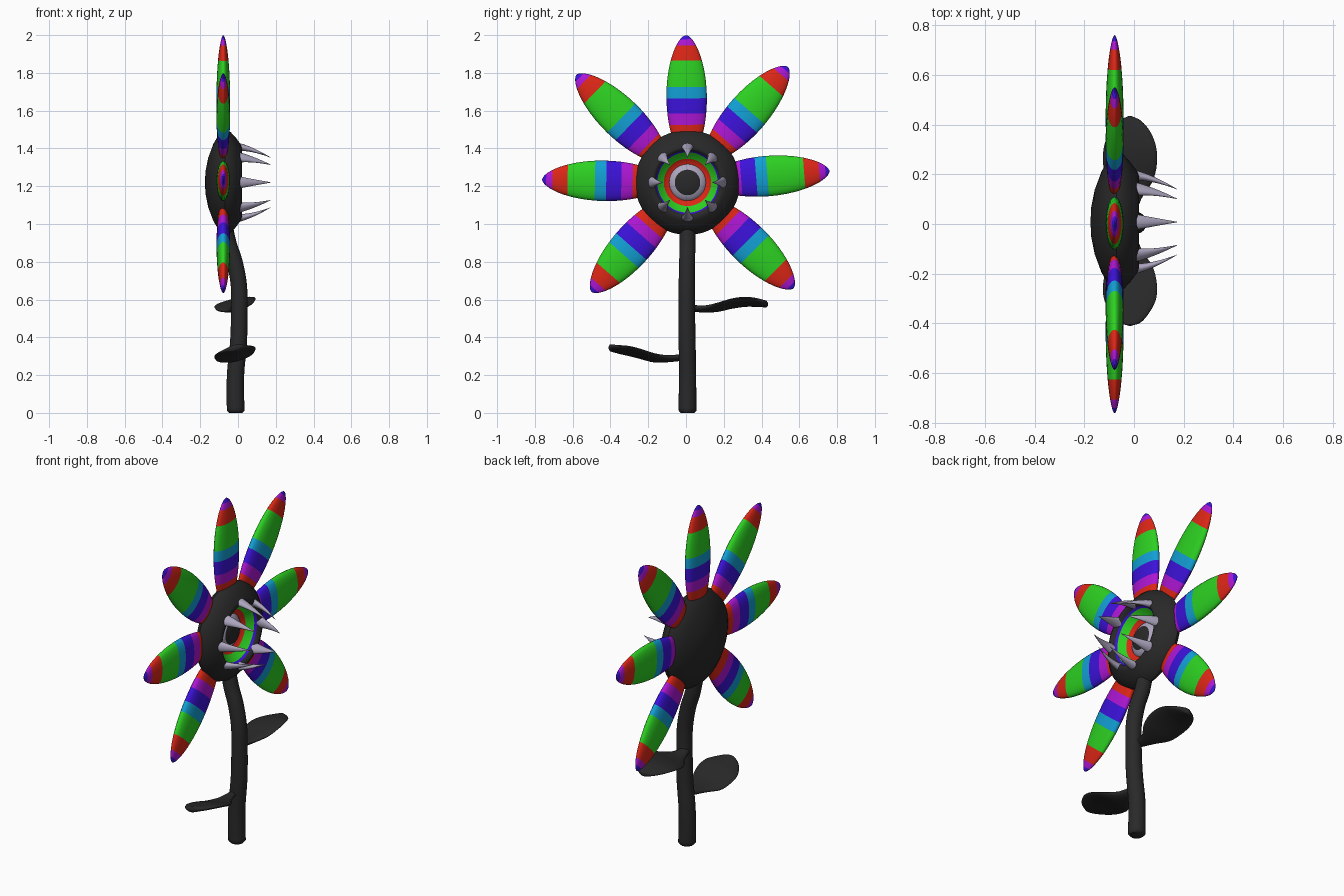
import bpy, bmesh, math
from mathutils import Vector

if "Cube" in bpy.data.objects:
    bpy.data.objects.remove(bpy.data.objects["Cube"])

# Colours
COLOURS = {
    "charcoal": (0.022, 0.022, 0.022), "red": (0.72, 0.02, 0.008),
    "green": (0.026, 0.64, 0.016), "cyan": (0.006, 0.35, 0.66),
    "blue": (0.045, 0.006, 0.70), "purple": (0.42, 0.008, 0.66),
    "bone": (0.42, 0.38, 0.52),
}
MATS = {}
for cname, rgb in COLOURS.items():
    MATS[cname] = bpy.data.materials.new(cname)
    MATS[cname].diffuse_color = (*rgb, 1)

HEAD = Vector((0, 0.008, 1.22))


def loft(name, rings, colours, sides=24):
    """Skin elliptical rings (centre, u, v); colours holds one name per band."""
    bm = bmesh.new()
    names = list(dict.fromkeys(colours))
    loops = []
    for c, u, v in rings:
        loops.append([bm.verts.new(c + u * math.cos(a) + v * math.sin(a))
                      for a in (2 * math.pi * i / sides for i in range(sides))])
    for k in range(len(loops) - 1):
        for i in range(sides):
            j = (i + 1) % sides
            f = bm.faces.new((loops[k][i], loops[k][j], loops[k + 1][j], loops[k + 1][i]))
            f.material_index = names.index(colours[k])
    for loop, col in ((loops[0], colours[0]), (loops[-1], colours[-1])):
        bm.faces.new(loop).material_index = names.index(col)
    bmesh.ops.recalc_face_normals(bm, faces=bm.faces)
    me = bpy.data.meshes.new(name)
    bm.to_mesh(me)
    bm.free()
    for n in names:
        me.materials.append(MATS[n])
    ob = bpy.data.objects.new(name, me)
    bpy.context.collection.objects.link(ob)
    bpy.ops.object.select_all(action='DESELECT')
    ob.select_set(True)
    bpy.context.view_layer.objects.active = ob
    bpy.ops.object.shade_smooth_by_angle(angle=math.radians(50))
    return ob


def lathe_x(name, profile, colours, sides=48):
    """Revolve (x, radius) points around the head axis."""
    return loft(name, [(HEAD + Vector((x, 0, 0)), Vector((0, r, 0)), Vector((0, 0, r)))
                       for x, r in profile], colours, sides)


def smooth_path(pts, steps=5):
    """Catmull-Rom interpolation through tuples."""
    p = [Vector(q) for q in pts]
    p = [2 * p[0] - p[1]] + p + [2 * p[-1] - p[-2]]
    out = []
    for i in range(1, len(p) - 2):
        a, b, c, d = p[i - 1:i + 3]
        for s in range(steps):
            t = s / steps
            out.append(0.5 * (2 * b + (c - a) * t + (2 * a - 5 * b + 4 * c - d) * t * t
                              + (3 * b - a - 3 * c + d) * t ** 3))
    return out + [p[-2]]


# Head: domed back, rounded rim and a hollow striped mouth
outer = [(-.175, .004), (-.172, .06), (-.158, .13), (-.13, .205), (-.10, .255),
         (-.07, .278), (-.04, .268), (-.01, .235), (.012, .205), (.02, .188), (.016, .175)]
mouth = [(.0, .168), (-.012, .160), (-.045, .125), (-.06, .104), (-.075, .004)]
lathe_x("flower_head", outer + mouth,
        ["charcoal"] * len(outer) + ["blue", "green", "red", "red"])

# Eye: flattened dome with a dark pupil
eye = [(-.08 + .052 * math.sin(a), .105 * math.cos(a))
       for a in (math.radians(d) for d in (0, 15, 30, 40, 50, 60, 70, 80, 88))]
lathe_x("eye", eye, ["bone"] * 4 + ["charcoal"] * 4)

# Teeth: curved spikes around the mouth
for k in range(8):
    a = k * math.pi / 4
    radial = Vector((0, math.cos(a), math.sin(a)))
    tangent = Vector((0, -math.sin(a), math.cos(a)))
    rings = []
    for i in range(9):
        t = i / 8
        r = .19 - .058 * t ** 1.6
        w = 1 - .97 * t ** .9
        rings.append((HEAD + Vector((-.015 + .188 * t, 0, 0)) + radial * r,
                      radial * .024 * w, tangent * .038 * w))
    loft(f"tooth_{k + 1}", rings, ["bone"] * 8, 14)

# Petals: tip position (y, z) and where the green band ends, from the tip
PETALS = [(0.0, 2.0, .275), (.54, 1.832, .31), (.76, 1.28, .33), (.57, .66, .29),
          (-.50, .64, .26), (-.762, 1.235, .28), (-.58, 1.79, .33)]
for k, (ty, tz, g) in enumerate(PETALS):
    tip = Vector((-.078, ty, tz))
    base = HEAD + Vector((-.078, 0, 0))
    inward = (base - tip).normalized()
    side = Vector((0, -inward.z, inward.y))
    length = (base - tip).length - .22
    edges = [0.0008, .022, .055, .135, g, g + .06, g + .14, g + .20, length]
    bands = ["blue", "purple", "red", "green", "cyan", "blue", "purple", "red"]
    rings, cols = [], []
    for i, band in enumerate(bands):
        for s in range(4):
            rings.append(edges[i] + (edges[i + 1] - edges[i]) * s / 4)
            cols.append(band)
    rings.append(length)
    sections = []
    for d in rings:
        s = d / .66
        w = (4 * s * (1 - s)) ** .6
        sections.append((tip + inward * d, side * .107 * w, Vector((.036 * w, 0, 0))))
    loft(f"petal_{k + 1}", sections, cols)

# Stem: bent tube rising into the back of the head, with a rounded foot
path = smooth_path([(-.012, .008, .012), (-.014, .008, .1), (-.012, .008, .22), (.003, .006, .38),
                    (.007, .004, .55), (.004, .004, .68), (-.018, .006, .8),
                    (-.05, .008, .9), (-.075, .008, 1.02)])
rings = [(Vector((-.012, .008, 0)), Vector((.036, 0, 0)), Vector((0, .036, 0)))]
for i, c in enumerate(path):
    d = (path[min(i + 1, len(path) - 1)] - path[max(i - 1, 0)]).normalized()
    r = .047 - .006 * c.z
    u = Vector((0, 1, 0)).cross(d).normalized()
    rings.append((c, u * r, d.cross(u) * r))
loft("stem", rings, ["charcoal"] * (len(rings) - 1))

# Leaves: tilted wavy blades; points are (distance out, height, half width)
LEAVES = {
    "upper_leaf": (1, [(.02, .555, .02), (.10, .55, .045), (.17, .56, .09), (.24, .578, .108),
                       (.31, .588, .105), (.37, .585, .082), (.415, .578, .045), (.435, .575, .004)]),
    "lower_leaf": (-1, [(.02, .293, .02), (.10, .287, .045), (.17, .292, .09), (.24, .312, .108),
                        (.30, .327, .105), (.35, .335, .082), (.395, .343, .045), (.41, .345, .004)]),
}
for name, (sign, pts) in LEAVES.items():
    rings = []
    for y, z, w in smooth_path(pts, 4):
        w = max(w, .002)
        rings.append((Vector((-.016, sign * y, z)), Vector((w, 0, .2 * w)),
                      Vector((0, 0, min(.017, .004 + w * .5)))))
    loft(name, rings, ["charcoal"] * (len(rings) - 1))

for m in bpy.data.materials:
    if m.users and not m.is_grease_pencil:
        m.use_nodes = True
        m.node_tree.nodes["Principled BSDF"].inputs["Base Color"].default_value = m.diffuse_color
